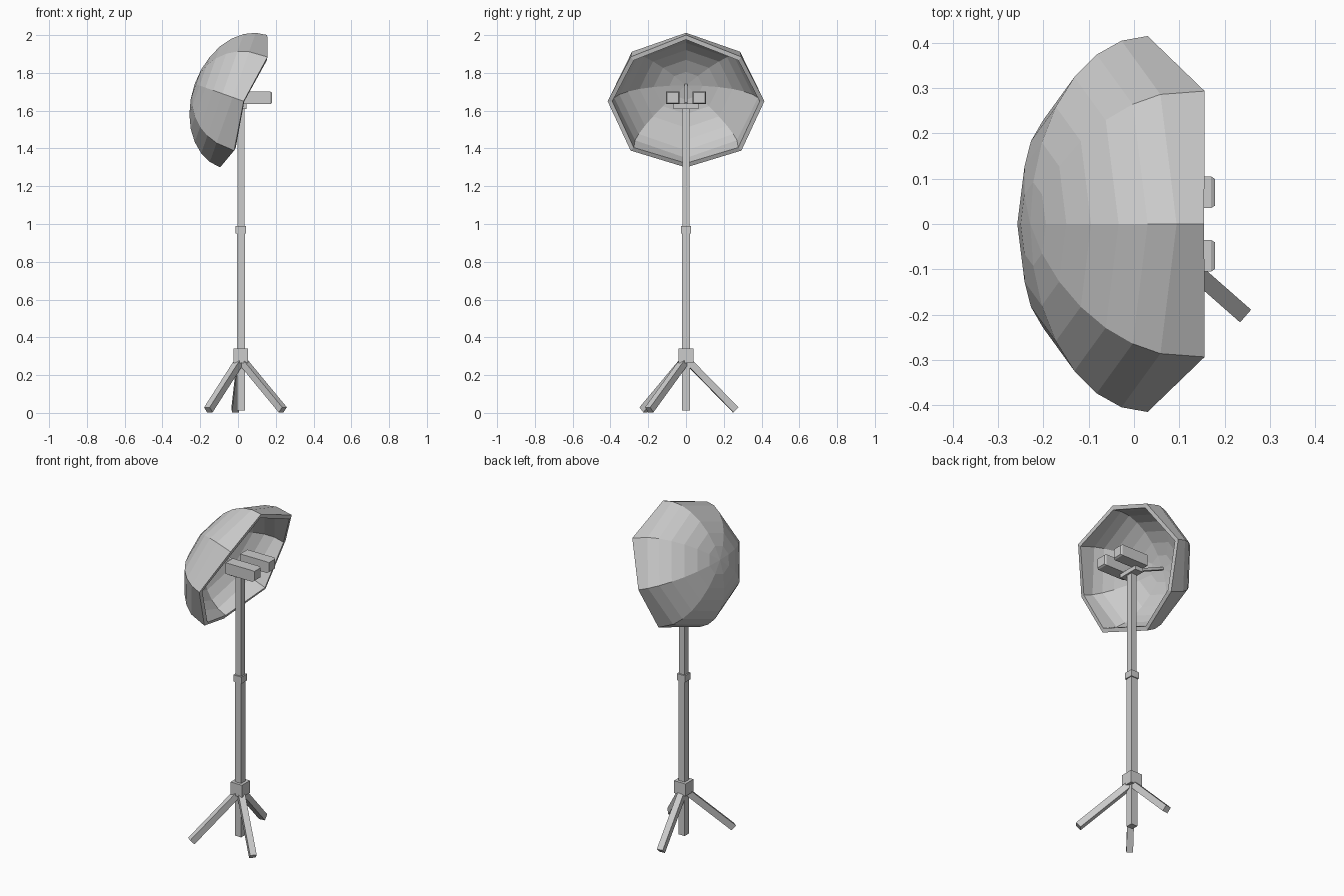
import bpy, bmesh, math
from mathutils import Vector, Matrix

if "Cube" in bpy.data.objects:
    bpy.data.objects.remove(bpy.data.objects["Cube"])


def make(name, bm):
    me = bpy.data.meshes.new(name)
    bm.to_mesh(me)
    bm.free()
    ob = bpy.data.objects.new(name, me)
    bpy.context.collection.objects.link(ob)
    return ob


def box(name, lo, hi):
    lo, hi = Vector(lo), Vector(hi)
    bm = bmesh.new()
    bmesh.ops.create_cube(bm, size=1, matrix=Matrix.Translation((lo + hi) / 2)
                          @ Matrix.Diagonal((*(hi - lo), 1)))
    return make(name, bm)


def beam(name, a, b, w):
    a, b = Vector(a), Vector(b)
    d = b - a
    bm = bmesh.new()
    bmesh.ops.create_cube(bm, size=1, matrix=Matrix.Translation((a + b) / 2)
                          @ d.to_track_quat('Z', 'Y').to_matrix().to_4x4()
                          @ Matrix.Diagonal((w, w, d.length, 1)))
    return make(name, bm)


PX = 0.015  # pole centre in x


def post(name, z0, z1, w):
    return box(name, (PX - w / 2, -w / 2, z0), (PX + w / 2, w / 2, z1))


# stand: telescoping square pole, collar and hub
post("lower_pole", 0.012, 0.96, 0.042)
post("upper_pole", 0.96, 1.615, 0.037)
post("pole_collar", 0.95, 0.99, 0.054)
post("leg_hub", 0.265, 0.34, 0.077)

# three splayed legs
for i, (x, y) in enumerate([(0.237, -0.195), (-0.157, -0.225), (-0.015, 0.263)]):
    beam(f"leg_{i + 1}", (PX, 0, 0.285), (x, y, 0.016), 0.037)

# lamp mount and rod to the dome
box("lamp_mount", (-0.01, -0.065, 1.61), (0.045, 0.065, 1.637))
beam("dome_rod", (0.02, 0, 1.637), (-0.215, 0, 1.738), 0.016)

# pair of lamps with a chamfered front
for name, s in (("left_lamp", 1), ("right_lamp", -1)):
    bm = bmesh.new()
    bmesh.ops.create_cube(bm, size=1, matrix=Matrix.Translation((0.08, 0.07 * s, 1.668))
                          @ Matrix.Diagonal((0.18, 0.07, 0.068, 1)))
    front = max(bm.faces, key=lambda f: f.calc_center_median().x)
    bmesh.ops.inset_region(bm, faces=[front], thickness=0.008)
    bmesh.ops.translate(bm, verts=front.verts, vec=(0.009, 0, 0))
    make(name, bm)

# tilted octagonal reflector dome, corners between the main ribs flare forward
TILT = math.radians(19.6)
axis = Vector((math.cos(TILT), 0, -math.sin(TILT)))
up = Vector((math.sin(TILT), 0, math.cos(TILT)))
side = Vector((0, 1, 0))
centre = Vector((0.03, 0, 1.65))
RINGS, SIDES, DEPTH = 7, 8, 0.275
bm = bmesh.new()
rings = []
for r in range(RINGS):
    a = math.pi / 2 * r / RINGS
    ring = []
    for k in range(SIDES):
        t = 2 * math.pi * k / SIDES
        flare = 0.04 if r == 0 and k % 2 else 0
        ring.append(bm.verts.new(
            centre + side * (0.415 * math.cos(a) * math.cos(t))
            + up * (0.372 * math.cos(a) * math.sin(t))
            + axis * (flare - DEPTH * math.sin(a))))
    rings.append(ring)
tip = bm.verts.new(centre - axis * DEPTH)
for k in range(SIDES):
    n = (k + 1) % SIDES
    for p, q in zip(rings, rings[1:]):
        bm.faces.new((p[k], p[n], q[n], q[k]))
    bm.faces.new((rings[-1][k], rings[-1][n], tip))
bm.normal_update()
f = next(iter(tip.link_faces))
if f.normal.dot(axis) > 0:  # normals point outward
    bmesh.ops.reverse_faces(bm, faces=bm.faces[:])
dome = make("reflector_dome", bm)
mod = dome.modifiers.new("thickness", 'SOLIDIFY')
mod.thickness = 0.025
mod.offset = -1
